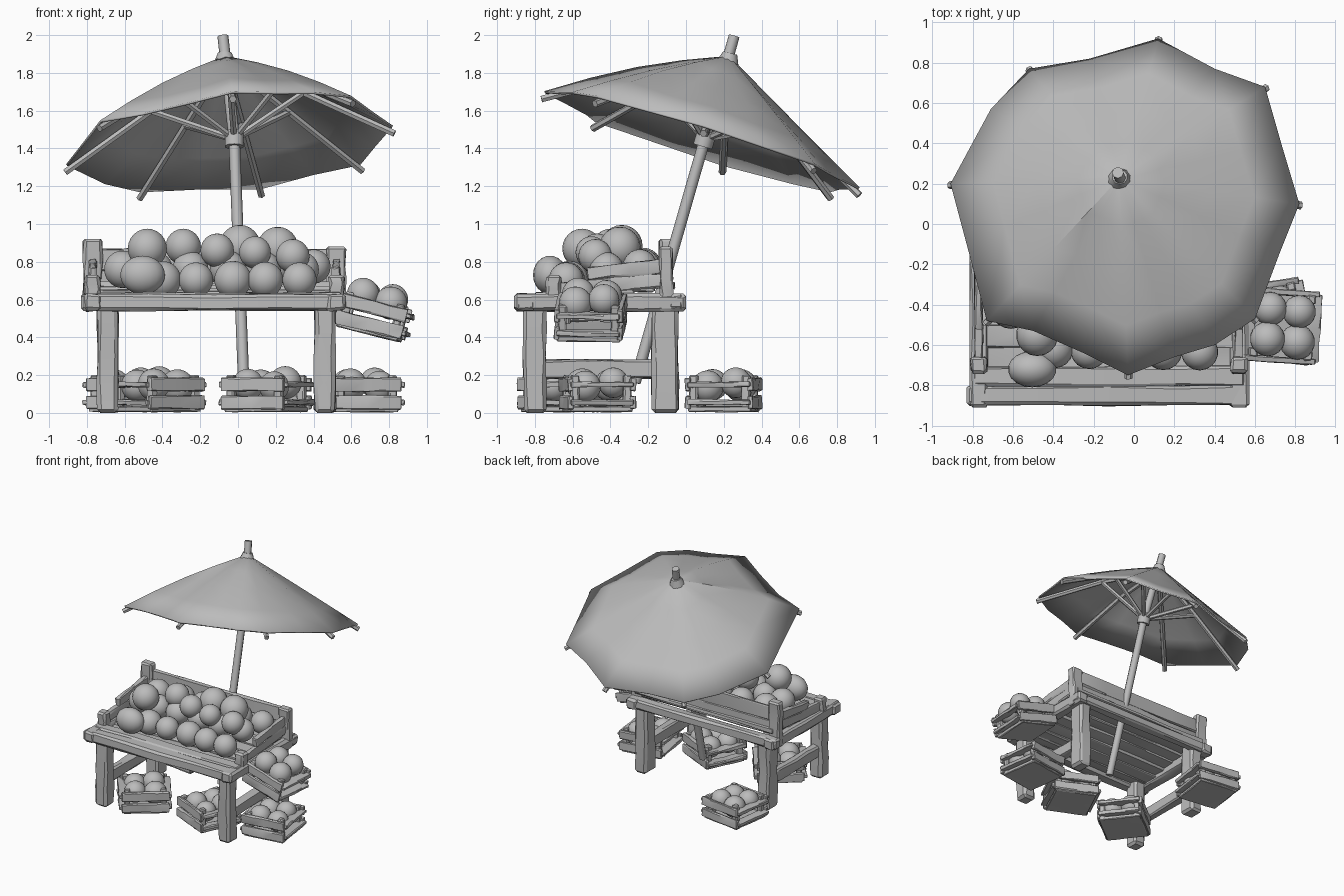
import bpy, bmesh, math, random
from mathutils import Vector, Matrix

random.seed(4)
if "Cube" in bpy.data.objects:
    bpy.data.objects.remove(bpy.data.objects["Cube"])

mat = bpy.data.materials.new("plain_grey")
mat.use_nodes = True
GREY = (0.5, 0.5, 0.5, 1)
mat.diffuse_color = GREY
mat.node_tree.nodes["Principled BSDF"].inputs["Base Color"].default_value = GREY


def finish(bm, name, angle=35):
    """Turn a bmesh into a shaded, coloured object."""
    bmesh.ops.recalc_face_normals(bm, faces=bm.faces)
    me = bpy.data.meshes.new(name)
    bm.to_mesh(me)
    bm.free()
    me.materials.append(mat)
    ob = bpy.data.objects.new(name, me)
    bpy.context.collection.objects.link(ob)
    bpy.ops.object.select_all(action='DESELECT')
    ob.select_set(True)
    bpy.context.view_layer.objects.active = ob
    bpy.ops.object.shade_smooth_by_angle(angle=math.radians(angle))
    return ob


def along(p, q):
    """Matrix with local z running from p to q, centred between them."""
    d = Vector(q) - Vector(p)
    z = d.normalized()
    side = Vector((0, 1, 0)) if abs(z.y) < 0.8 else Vector((1, 0, 0))
    x = side.cross(z).normalized()
    y = z.cross(x)
    m = Matrix((x, y, z)).transposed().to_4x4()
    m.translation = (Vector(p) + Vector(q)) / 2
    return m, d.length


def add_beam(bm, p, q, w, h, base=Matrix(), rough=0.006):
    """Rough hewn timber; h is the size along y (or along x if it runs in y)."""
    m, length = along(p, q)
    part = bmesh.new()
    bmesh.ops.create_cube(part, size=1, matrix=Matrix.Diagonal((w, h, length, 1)))
    bmesh.ops.bevel(part, geom=part.edges[:], offset=min(w, h) * 0.17, segments=1, affect='EDGES')
    longs = [e for e in part.edges if e.calc_length() > length * 0.6]
    bmesh.ops.subdivide_edges(part, edges=longs, cuts=3, use_grid_fill=True)
    for v in part.verts:
        v.co += Vector((random.uniform(-rough, rough), random.uniform(-rough, rough), 0))
    part.transform(base @ m)
    me = bpy.data.meshes.new("part")
    part.to_mesh(me)
    part.free()
    bm.from_mesh(me)
    bpy.data.meshes.remove(me)


def beam(name, p, q, w, h):
    bm = bmesh.new()
    add_beam(bm, p, q, w, h)
    return finish(bm, name, 25)


def rod(name, pts, r1, r2, sides=8):
    bm = bmesh.new()
    for p, q in zip(pts, pts[1:]):
        m, length = along(p, q)
        bmesh.ops.create_cone(bm, cap_ends=True, segments=sides, radius1=r1,
                              radius2=r2, depth=length, matrix=m)
    return finish(bm, name, 50)


def add_fruit(bm, loc, r):
    bmesh.ops.create_uvsphere(bm, u_segments=18, v_segments=12, radius=r,
                              matrix=Matrix.Translation(loc))


# table legs and back posts
for side, low, high in (("right", -0.69, -0.77), ("left", 0.46, 0.52)):
    top = 0.92 if side == "right" else 0.88
    beam(side + "_front_leg", (low, -0.8, 0), (low, -0.8, 0.6), 0.11, 0.12)
    beam(side + "_back_leg", (low, -0.11, 0), (low, -0.11, 0.62), 0.11, 0.14)
    beam(side + "_back_post", (high, -0.105, 0.54), (high, -0.105, top), 0.1, 0.07)
    beam(side + "_front_stub", (high, -0.7, 0.58), (high, -0.7, 0.73), 0.08, 0.08)
    beam(side + "_side_beam", (high, -0.91, 0.585), (high, 0, 0.585), 0.09, 0.095)
    beam(side + "_low_bar", (low, -0.78, 0.23), (low, -0.1, 0.235), 0.1, 0.07)
    for i in range(2):
        z = 0.655 + 0.08 * i
        beam(side + "_tray_side", (high, -0.72 + 0.2 * i, z), (high, -0.08, z + 0.05), 0.07, 0.04)

# table rails and backboard
beam("front_beam", (-0.83, -0.85, 0.585), (0.57, -0.85, 0.585), 0.085, 0.1)
beam("front_lip", (-0.8, -0.755, 0.6), (0.55, -0.755, 0.6), 0.07, 0.1)
beam("back_beam", (-0.83, -0.05, 0.59), (0.57, -0.05, 0.59), 0.08, 0.08)
for z in (0.69, 0.81):
    beam("backboard_plank", (-0.78, -0.1, z), (0.55, -0.1, z), 0.115, 0.03)

# sloping tray planks
for i in range(6):
    y, z = -0.66 + 0.108 * i, 0.585 + 0.018 * i
    beam("tray_plank", (-0.77, y, z), (0.53, y, z), 0.03, 0.118)

# piled fruit: rows as (start x, spacing, count, y, z)
bm = bmesh.new()
for x0, step, n, y, z in ((-0.4, 0.185, 5, -0.62, 0.705), (-0.62, 0.19, 6, -0.43, 0.76),
                          (-0.57, 0.195, 6, -0.24, 0.775)):
    for i in range(n):
        jitter = random.uniform(-0.015, 0.015)
        add_fruit(bm, (x0 + step * i + jitter, y + jitter, z), random.uniform(0.09, 0.1))
for loc, r in (((-0.48, -0.55, 0.87), 0.105), ((-0.29, -0.4, 0.88), 0.095),
               ((-0.11, -0.47, 0.86), 0.09), ((0.01, -0.34, 0.885), 0.11),
               ((0.09, -0.5, 0.85), 0.085), ((0.21, -0.35, 0.875), 0.11),
               ((0.29, -0.48, 0.83), 0.09)):
    add_fruit(bm, loc, r)
finish(bm, "piled_fruit", 60)
bm = bmesh.new()
add_fruit(bm, (0, 0, 0), 0.12)
bm.transform(Matrix.Translation((-0.505, -0.72, 0.73)) @ Matrix.Diagonal((1, 0.75, 0.85, 1)))
finish(bm, "big_fruit", 60)


def crate(name, loc, turn, tilt=0, heap=0):
    """Slatted crate with fruit, standing on its own floor."""
    base = (Matrix.Translation(loc) @ Matrix.Rotation(math.radians(tilt), 4, 'Y')
            @ Matrix.Rotation(math.radians(turn), 4, 'Z'))
    s = 0.168
    bm = bmesh.new()
    add_beam(bm, (-s, 0, 0.02), (s, 0, 0.02), 0.03, 2 * s, base, 0.002)
    for sx in (-1, 1):
        for sy in (-1, 1):
            c = 0.14
            add_beam(bm, (sx * c, sy * c, 0.01), (sx * c, sy * c, 0.2), 0.045, 0.045, base, 0.003)
        for z in (0.055, 0.15):
            add_beam(bm, (-s - 0.015, sx * s, z), (s + 0.015, sx * s, z), 0.07, 0.028, base, 0.004)
            add_beam(bm, (sx * s, -s, z), (sx * s, s, z), 0.028, 0.07, base, 0.004)
    finish(bm, name, 25)
    bm = bmesh.new()
    for x, y, z in ((-0.075, -0.07, 0.15), (0.08, -0.075, 0.14), (-0.07, 0.08, 0.145), (0.075, 0.075, 0.16)):
        add_fruit(bm, base @ Vector((x, y, z + heap)), random.uniform(0.08, 0.092))
    finish(bm, name + "_fruit", 60)


crate("front_right_crate", (-0.43, -0.64, 0), 38)
crate("middle_crate", (0.15, -0.6, 0), -25)
crate("left_crate", (0.66, -0.47, 0), 8)
crate("back_crate", (-0.6, 0.2, 0), -8)
crate("hanging_crate", (0.69, -0.505, 0.41), -4, 14, 0.055)

# umbrella pole, slightly crooked, with cap and runner
runner = Vector((-0.02, 0.1, 1.45))
apex = Vector((-0.07, 0.23, 1.89))
rod("lower_pole", [(0.03, -0.27, 0.16), runner], 0.03, 0.03)
rod("upper_pole", [runner, (-0.08, 0.255, 1.995)], 0.03, 0.029)
rod("runner_ring", [runner - Vector((0, 0.012, 0.04)), runner + Vector((0, 0.012, 0.04))], 0.052, 0.052, 10)
rod("canopy_cap", [apex - Vector((0, 0.01, 0.04)), apex + Vector((0, 0.004, 0.015))], 0.06, 0.038, 10)


def rim(x, y):
    """Point on the tilted plane of the canopy edge."""
    return Vector((x, y, 1.442 - 0.315 * (y - 0.08) + 0.1 * (x + 0.03)))


def on_canopy(edge, t, sag=0):
    """Point at fraction t from apex to edge, bulging more toward the front."""
    bulge = 0.018 - 0.022 * edge.y - sag
    return apex.lerp(edge, t) + Vector((0, 0, bulge)) * math.sin(math.pi * t)


# canopy cloth, held up at the ribs and sagging between them
ribs = [(-0.03, -0.75), (0.6, -0.47), (0.82, 0.1), (0.65, 0.68),
        (0.12, 0.92), (-0.52, 0.77), (-0.91, 0.2), (-0.73, -0.48)]
between = [[(0.2, -0.66), (0.4, -0.6)], [(0.72, -0.15)], [(0.73, 0.4)], [(0.4, 0.77)],
           [(-0.22, 0.82)], [(-0.71, 0.57)], [(-0.83, -0.1)], [(-0.5, -0.53), (-0.25, -0.64)]]
outline = []
for held, loose in zip(ribs, between):
    outline += [(rim(*held), 0)] + [(rim(*p), 0.012) for p in loose]
bm = bmesh.new()
rings = [[bm.verts.new(on_canopy(edge, t, sag)) for edge, sag in outline]
         for t in (0.03, 0.25, 0.5, 0.75, 1)]
n = len(outline)
for a, b in zip(rings, rings[1:]):
    for i in range(n):
        j = (i + 1) % n
        bm.faces.new((a[i], a[j], b[j], b[i]))
bm.faces.new(rings[0])
canopy = finish(bm, "canopy", 40)
cloth = canopy.modifiers.new("thickness", 'SOLIDIFY')
cloth.thickness = 0.012

# ribs under the cloth and struts from the runner
for x, y in ribs:
    edge = rim(x, y)
    inward = (runner - on_canopy(edge, 0.6)).normalized() * 0.03 - Vector((0, 0, 0.012))
    path = [on_canopy(edge, t) + inward for t in (0.06, 0.5, 1.04)]
    rod("rib", path, 0.02, 0.02, 6)
    rod("strut", [runner, path[1]], 0.018, 0.018, 6)
